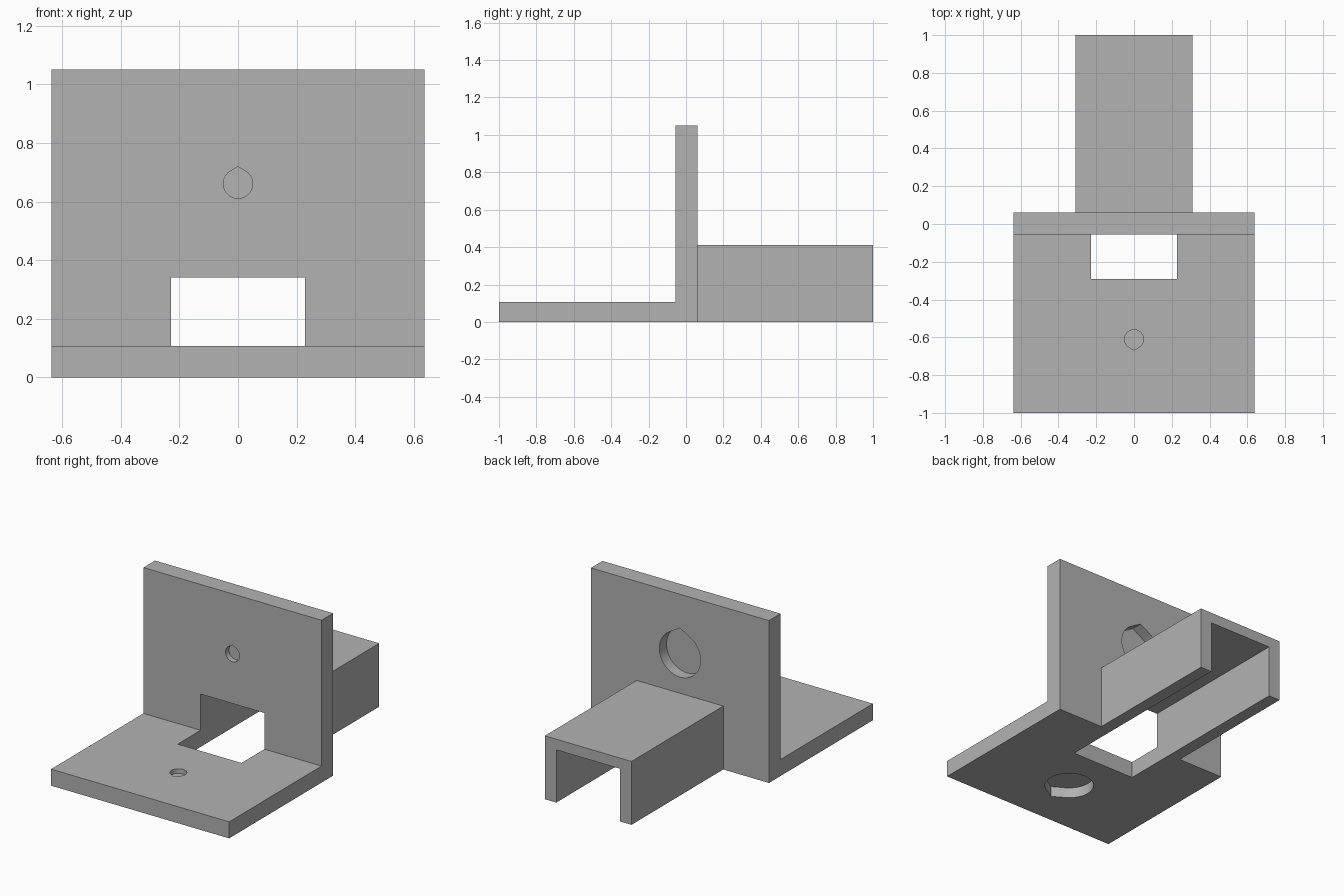
import bpy, bmesh, math
from mathutils import Vector

cube = bpy.data.objects.get("Cube")
if cube:
    bpy.data.objects.remove(cube, do_unlink=True)

# Main dimensions
HALF_W = 0.637
BASE_T = 0.107
WALL_FRONT, WALL_BACK = -0.056, 0.062
HEIGHT = 1.05
HOLE_Z, HOLE_Y = 0.661, -0.61

grey = bpy.data.materials.new("plain_grey")
grey.use_nodes = True
COLOUR = (0.448, 0.448, 0.448, 1)
grey.diffuse_color = COLOUR
grey.node_tree.nodes["Principled BSDF"].inputs["Base Color"].default_value = COLOUR


def prism(name, points, direction):
    """Extrude a flat outline of 3D points along a direction."""
    bm = bmesh.new()
    face = bm.faces.new([bm.verts.new(p) for p in points])
    grown = bmesh.ops.extrude_face_region(bm, geom=[face])["geom"]
    moved = [g for g in grown if isinstance(g, bmesh.types.BMVert)]
    bmesh.ops.translate(bm, verts=moved, vec=Vector(direction))
    bmesh.ops.recalc_face_normals(bm, faces=bm.faces)
    mesh = bpy.data.meshes.new(name)
    bm.to_mesh(mesh)
    bm.free()
    mesh.materials.append(grey)
    obj = bpy.data.objects.new(name, mesh)
    bpy.context.collection.objects.link(obj)
    return obj


def box(name, half_x, y0, y1, z0, z1):
    outline = [(-half_x, y0, z0), (-half_x, y1, z0), (-half_x, y1, z1), (-half_x, y0, z1)]
    return prism(name, outline, (2 * half_x, 0, 0))


def teardrop(radius, steps=40):
    """Circle with a tangent point at +v."""
    arc = [math.radians(120 + 300 * i / steps) for i in range(steps + 1)]
    tip = (0, radius / math.sin(math.radians(60)))
    return [(radius * math.cos(a), radius * math.sin(a)) for a in arc] + [tip]


def wall_hole(name, radius, y0, y1):
    return prism(name, [(u, y0, HOLE_Z + v) for u, v in teardrop(radius)], (0, y1 - y0, 0))


def base_hole(name, radius, z0, z1):
    return prism(name, [(u, HOLE_Y - v, z0) for u, v in teardrop(radius)], (0, 0, z1 - z0))


def combine(target, tool, operation):
    mod = target.modifiers.new(tool.name, 'BOOLEAN')
    mod.object, mod.operation, mod.solver = tool, operation, 'EXACT'
    bpy.context.view_layer.objects.active = target
    bpy.ops.object.modifier_apply(modifier=mod.name)
    bpy.data.objects.remove(tool, do_unlink=True)


# L-shaped bracket: base plate and upright wall
profile = [(-1, 0), (WALL_BACK, 0), (WALL_BACK, HEIGHT), (WALL_FRONT, HEIGHT),
           (WALL_FRONT, BASE_T), (-1, BASE_T)]
bracket = prism("channel_bracket", [(-HALF_W, y, z) for y, z in profile], (2 * HALF_W, 0, 0))

# Channel behind the wall
combine(bracket, box("channel", 0.31, 0, 1, 0, 0.41), 'UNION')

# Slot through base, wall and channel
combine(bracket, box("slot_cutter", 0.228, -0.29, 1.2, -0.2, 0.341), 'DIFFERENCE')

# Shallow screw holes and wide recesses, with a thin web left between them
SMALL, LARGE = 0.05, 0.147
for cutter in (
    wall_hole("wall_screw_cutter", SMALL, -0.2, WALL_FRONT + 0.035),
    wall_hole("wall_recess_cutter", LARGE, WALL_BACK - 0.073, 0.2),
    base_hole("base_screw_cutter", SMALL, BASE_T - 0.03, 0.2),
    base_hole("base_recess_cutter", LARGE, -0.2, 0.068),
):
    combine(bracket, cutter, 'DIFFERENCE')

# Smooth hole walls, crisp edges
bpy.ops.object.select_all(action='DESELECT')
bracket.select_set(True)
bpy.context.view_layer.objects.active = bracket
bpy.ops.object.shade_smooth_by_angle(angle=math.radians(20))
